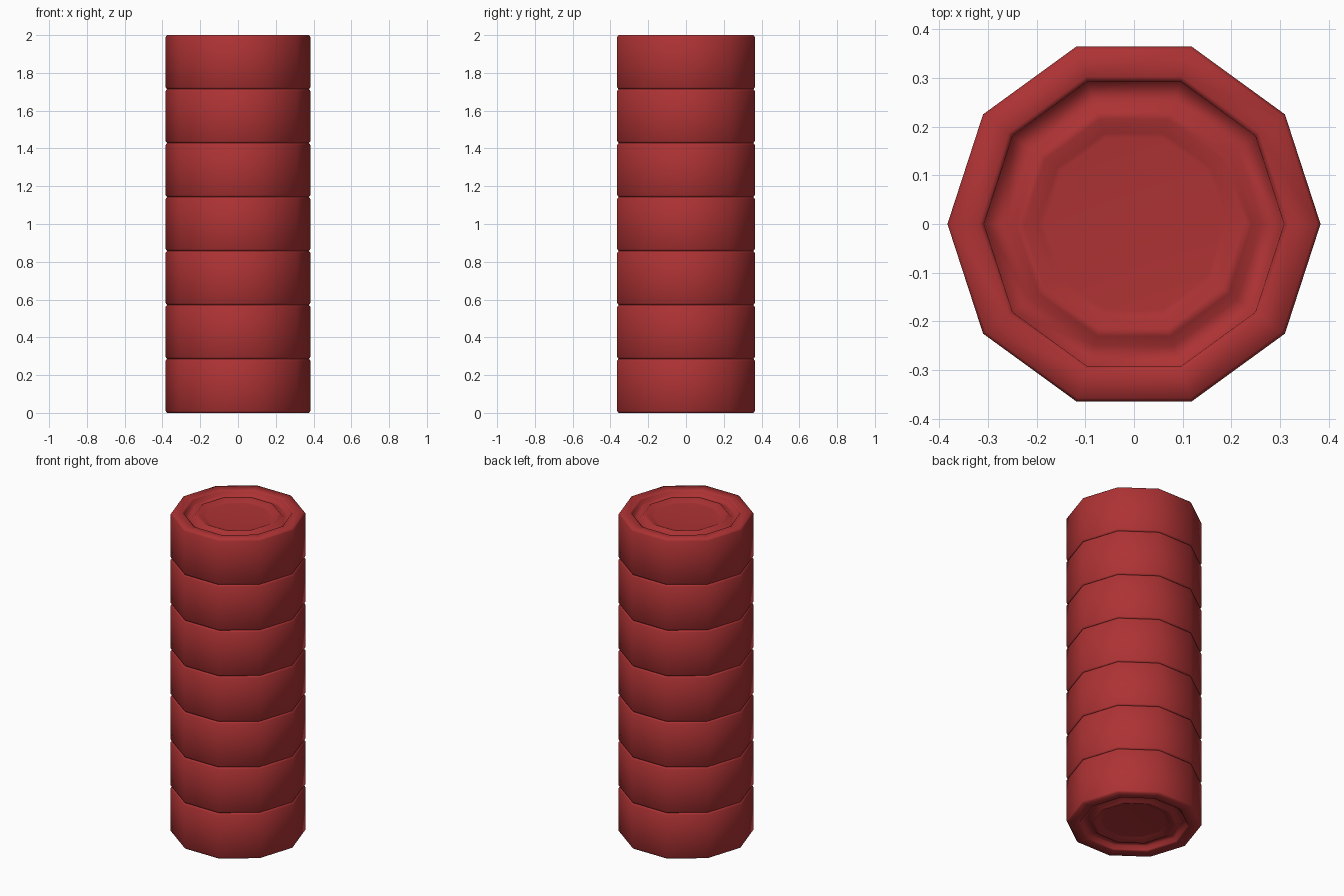
import bpy, bmesh, math

if "Cube" in bpy.data.objects:
    bpy.data.objects.remove(bpy.data.objects["Cube"])

SIDES = 10
COUNT = 7
H = 2.0 / COUNT
R = 0.383

red = bpy.data.materials.new("dark red")
red.diffuse_color = (0.42, 0.032, 0.034, 1)
red.use_nodes = True
red.node_tree.nodes["Principled BSDF"].inputs["Base Color"].default_value = red.diffuse_color

# Half profile of one can end: (radius, depth below the rim)
end = [(R, 0.010), (R - 0.007, 0.0), (0.318, 0.0), (0.308, 0.006),
       (0.307, 0.030), (0.262, 0.030), (0.242, 0.012), (0.226, 0.012),
       (0.196, 0.026), (0.185, 0.027)]


def lathe(name, profile, z0):
    """Spin a profile into a ten-sided solid with closed ends."""
    bm = bmesh.new()
    rings = []
    for r, z in profile:
        rings.append([bm.verts.new((r * math.cos(2 * math.pi * i / SIDES),
                                    r * math.sin(2 * math.pi * i / SIDES), z))
                      for i in range(SIDES)])
    for a, b in zip(rings, rings[1:]):
        for i in range(SIDES):
            j = (i + 1) % SIDES
            bm.faces.new((a[i], a[j], b[j], b[i]))
    bm.faces.new(list(reversed(rings[0])))
    bm.faces.new(rings[-1])
    bmesh.ops.recalc_face_normals(bm, faces=bm.faces)
    for f in bm.faces:
        f.smooth = True
    me = bpy.data.meshes.new(name)
    bm.to_mesh(me)
    bm.free()
    me.materials.append(red)
    ob = bpy.data.objects.new(name, me)
    ob.location.z = z0
    bpy.context.collection.objects.link(ob)


# Bottom end mirrored from the top end
profile = [(r, d) for r, d in reversed(end)] + [(r, H - d) for r, d in end]

# Stack of identical segments
for k in range(COUNT):
    lathe(f"stack_segment_{k + 1}", profile, k * H)
